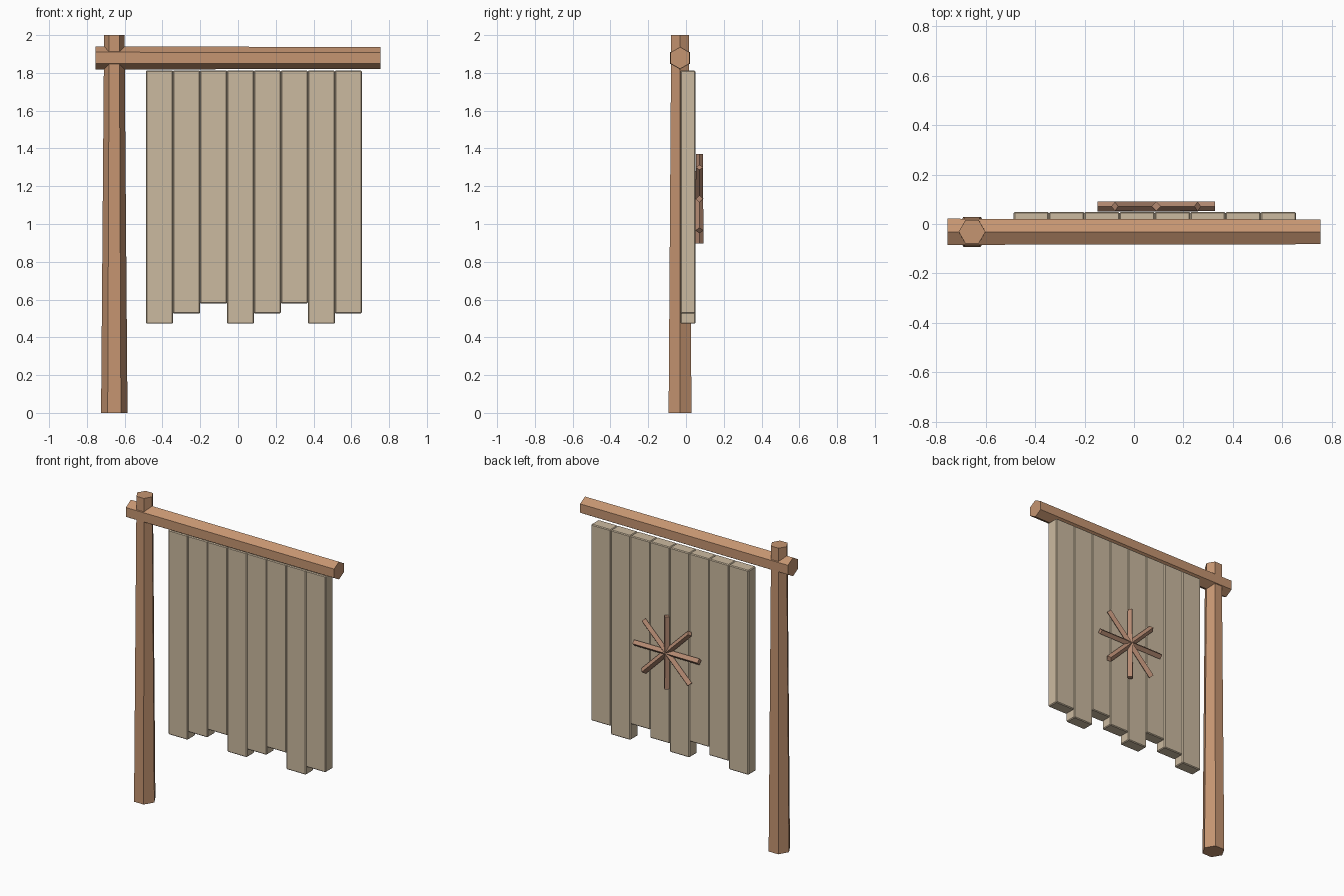
import bpy
import math
from mathutils import Vector, Matrix

cube = bpy.data.objects.get("Cube")
if cube:
    bpy.data.objects.remove(cube, do_unlink=True)


def material(name, color):
    mat = bpy.data.materials.new(name)
    mat.use_nodes = True
    mat.diffuse_color = (*color, 1)
    mat.node_tree.nodes["Principled BSDF"].inputs["Base Color"].default_value = (*color, 1)
    return mat


wood = material("brown wood", (0.56, 0.30, 0.165))
dark_wood = material("dull brown wood", (0.45, 0.25, 0.165))
pale_wood = material("pale planks", (0.60, 0.49, 0.35))


def pole(name, start, end, r1, r2, sides, spin, mat):
    """Tapered pole between two points, spun about its own axis."""
    start, end = Vector(start), Vector(end)
    axis = end - start
    bpy.ops.mesh.primitive_cone_add(vertices=sides, radius1=r1, radius2=r2, depth=axis.length)
    ob = bpy.context.object
    ob.name = name
    tilt = Vector((0, 0, 1)).rotation_difference(axis).to_matrix().to_4x4()
    ob.matrix_world = (Matrix.Translation((start + end) / 2) @ tilt
                       @ Matrix.Rotation(spin, 4, "Z"))
    ob.data.materials.append(mat)
    return ob


# Hexagonal post and crossbeam
Y = -0.0315
pole("post", (-0.655, Y, 0), (-0.655, Y, 2), 0.07, 0.054, 6, math.radians(30), wood)
pole("crossbeam", (-0.755, Y, 1.879), (0.755, Y, 1.879), 0.061, 0.058, 6, math.radians(30), wood)

# Hanging planks with uneven lower ends
TOP, PITCH = 1.813, 0.1428
for i in range(8):
    bottom = (0.472, 0.526, 0.579)[i % 3]
    bpy.ops.mesh.primitive_cube_add(
        size=1, location=(-0.487 + PITCH * (i + 0.5), 0.01, (TOP + bottom) / 2))
    plank = bpy.context.object
    plank.name = f"plank_{i + 1}"
    plank.scale = (PITCH, 0.078, TOP - bottom)
    bpy.ops.object.transform_apply(location=False, rotation=False, scale=True)
    bevel = plank.modifiers.new("soft edges", "BEVEL")
    bevel.width = 0.005
    bevel.segments = 1
    plank.data.materials.append(pale_wood)

# Star of crossed rods on the back
centre = Vector((0.09, 0.071, 1.133))
for i in range(4):
    a = i * math.pi / 4
    arm = Vector((math.cos(a), 0, math.sin(a))) * 0.237
    # Diamond section: one corner always points backwards
    pole(f"star_rod_{i + 1}", centre - arm, centre + arm, 0.021, 0.019, 4, 0, dark_wood)
